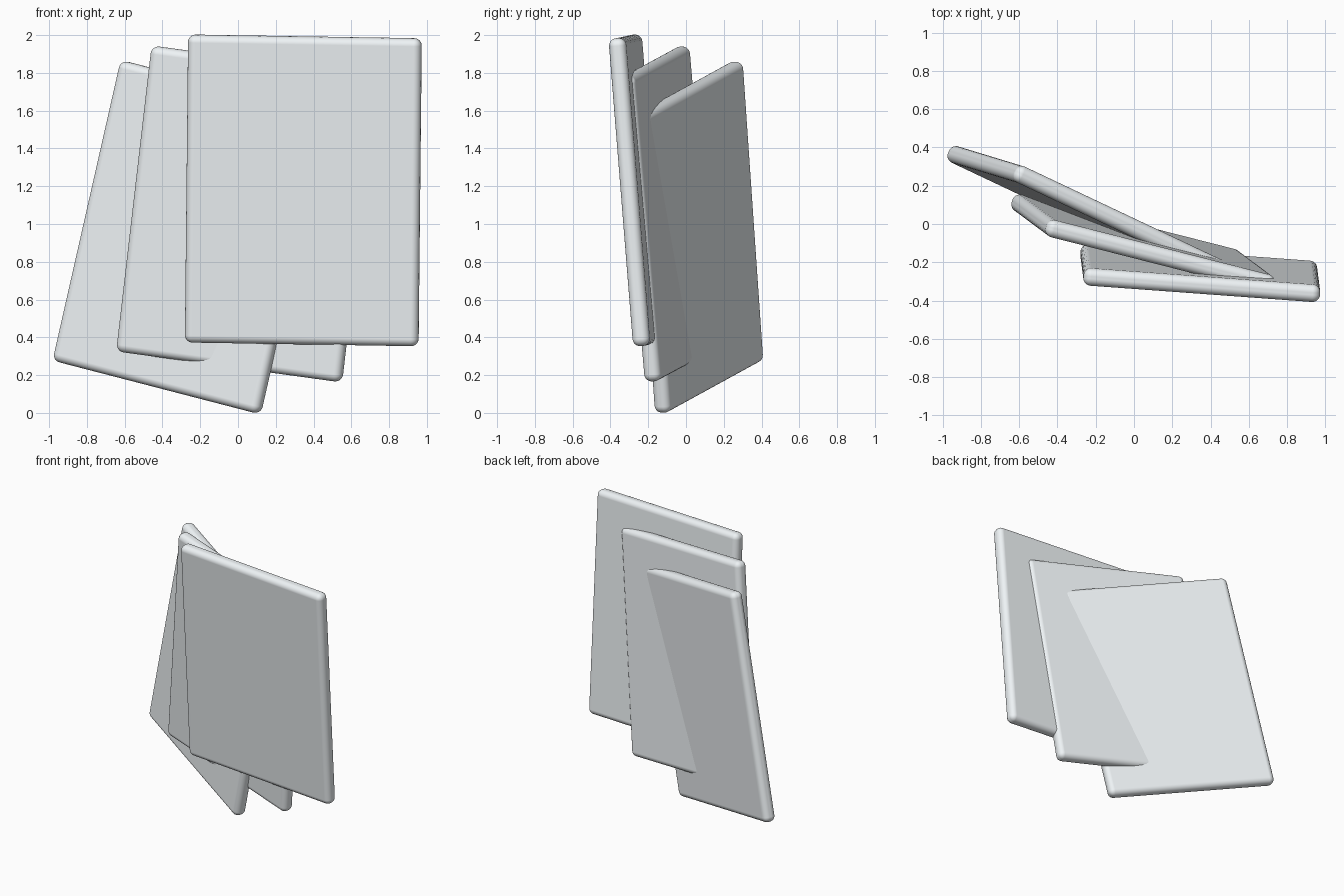
import bpy
from mathutils import Vector, Matrix

if "Cube" in bpy.data.objects:
    bpy.data.objects.remove(bpy.data.objects["Cube"])

WIDTH, THICK, HEIGHT = 1.24, 0.092, 1.635

# pale cool white for all cards
pale = bpy.data.materials.new("pale_white")
pale.diffuse_color = (0.86, 0.90, 0.92, 1)
pale.use_nodes = True
pale.node_tree.nodes["Principled BSDF"].inputs["Base Color"].default_value = pale.diffuse_color


def card(name, centre, across, up):
    """Rounded slab whose width runs along 'across' and height along 'up'."""
    u = Vector(across).normalized()
    v = Vector(up)
    v = (v - u * v.dot(u)).normalized()
    n = v.cross(u)
    bpy.ops.mesh.primitive_cube_add(size=1)
    ob = bpy.context.object
    ob.name = name
    ob.scale = (WIDTH, THICK, HEIGHT)
    bpy.ops.object.transform_apply(location=False, rotation=False, scale=True)
    bpy.ops.object.shade_smooth()
    # soft rounded rim, with the broad faces kept flat
    bevel = ob.modifiers.new("rounded_rim", 'BEVEL')
    bevel.width = 0.04
    bevel.segments = 6
    bevel.harden_normals = True
    bpy.ops.object.modifier_apply(modifier=bevel.name)
    rot = Matrix((u, n, v)).transposed().to_4x4()
    ob.matrix_world = Matrix.Translation(centre) @ rot
    ob.data.materials.append(pale)
    return ob


# three fanned cards, each turned a little further than the one before
card("front_card", (0.346, -0.257, 1.178), (1.23, -0.09, -0.02), (0.02, -0.13, 1.62))
card("middle_card", (0.047, -0.10, 1.053), (1.20, -0.305, -0.165), (0.185, -0.138, 1.605))
card("back_card", (-0.25, 0.068, 0.93), (1.10, -0.52, -0.285), (0.36, -0.11, 1.57))
